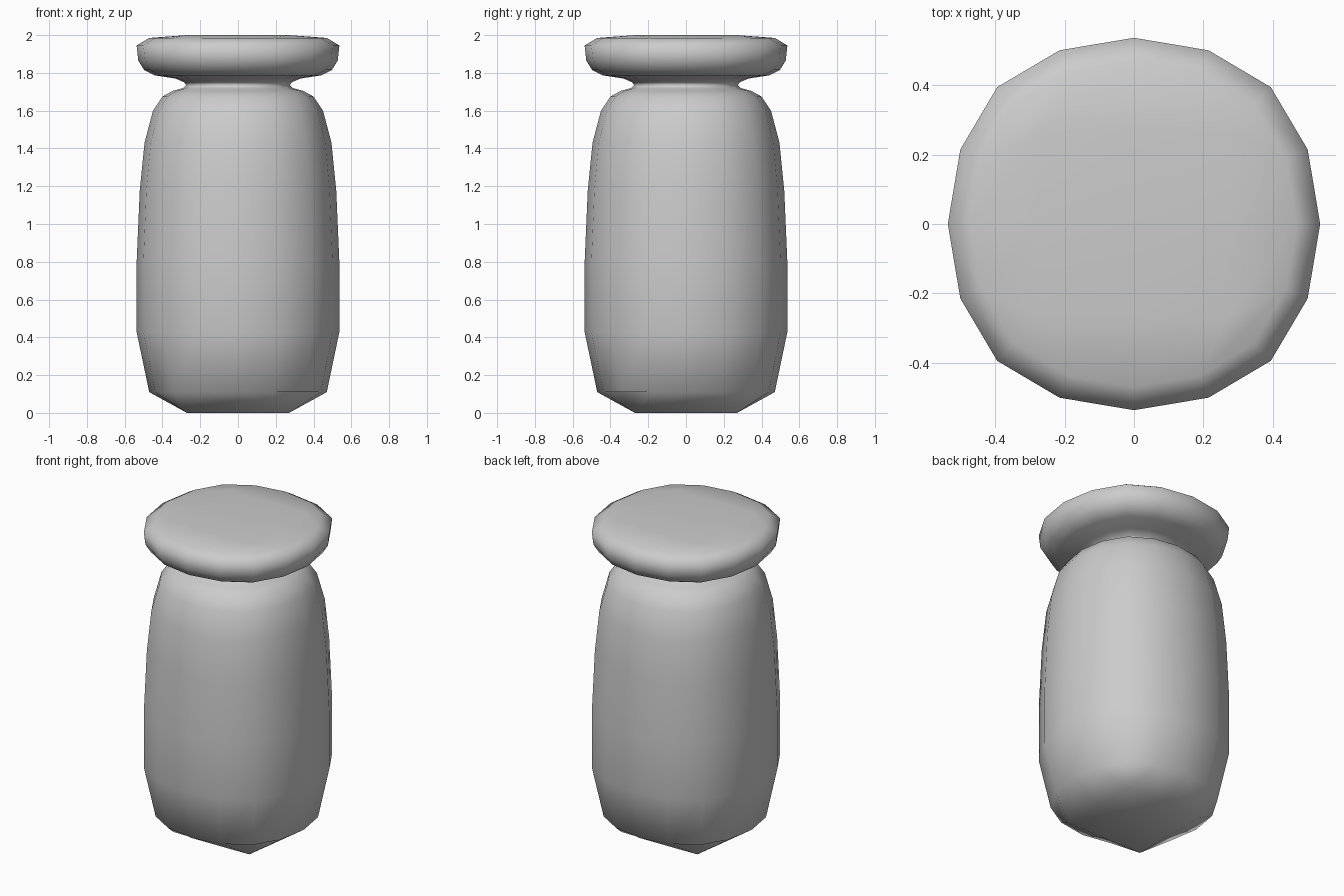
import bpy, bmesh

if "Cube" in bpy.data.objects:
    bpy.data.objects.remove(bpy.data.objects["Cube"], do_unlink=True)

# Flat grey material
grey = bpy.data.materials.new("plain_grey")
grey.use_nodes = True
colour = (0.6, 0.6, 0.6, 1)
grey.diffuse_color = colour
grey.node_tree.nodes["Principled BSDF"].inputs["Base Color"].default_value = colour

# Side profile (half width, height): body, neck, then lid
PROFILE = [(.47, .11), (.537, .43), (.537, .79), (.52, 1.18), (.495, 1.43),
           (.45, 1.6), (.40, 1.675), (.345, 1.705), (.29, 1.72), (.275, 1.735),
           (.285, 1.75), (.33, 1.77), (.44, 1.787), (.497, 1.815),
           (.528, 1.865), (.537, 1.945), (.47, 1.985)]
CAP = .27   # half width of the flat square on each end

# Rounded-square section: one quarter, turned four times
section = [(1, 0), (.933, .4), (.735, .735), (.4, .933)]
for turn in range(3):
    section += [(-y, x) for x, y in section[-4:]]

bm = bmesh.new()
rings = [[bm.verts.new((x * r, y * r, z)) for x, y in section] for r, z in PROFILE]

# Walls between neighbouring rings
for low, high in zip(rings, rings[1:]):
    for k in range(16):
        n = (k + 1) % 16
        bm.faces.new((low[k], low[n], high[n], high[k]))


def add_cap(ring, z):
    """Close a ring with a flat square and a sloping border."""
    grid = {}
    for i in range(-1, 2):
        for j in range(-1, 2):
            grid[i, j] = bm.verts.new((i * CAP, j * CAP, z))
    # walk the outer border of the grid in step with the ring
    side = [(2, 0), (2, 1), (2, 2), (1, 2)]
    for turn in range(4):
        for k, cell in enumerate(side):
            grid[cell] = ring[turn * 4 + k]
        side = [(-j, i) for i, j in side]
    for i in range(-2, 2):
        for j in range(-2, 2):
            bm.faces.new((grid[i, j], grid[i + 1, j],
                          grid[i + 1, j + 1], grid[i, j + 1]))


add_cap(rings[0], 0)
add_cap(rings[-1], 2)
bmesh.ops.recalc_face_normals(bm, faces=bm.faces)
for face in bm.faces:
    face.smooth = True

mesh = bpy.data.meshes.new("lidded_jar")
bm.to_mesh(mesh)
bm.free()
mesh.materials.append(grey)
jar = bpy.data.objects.new("lidded_jar", mesh)
bpy.context.collection.objects.link(jar)
